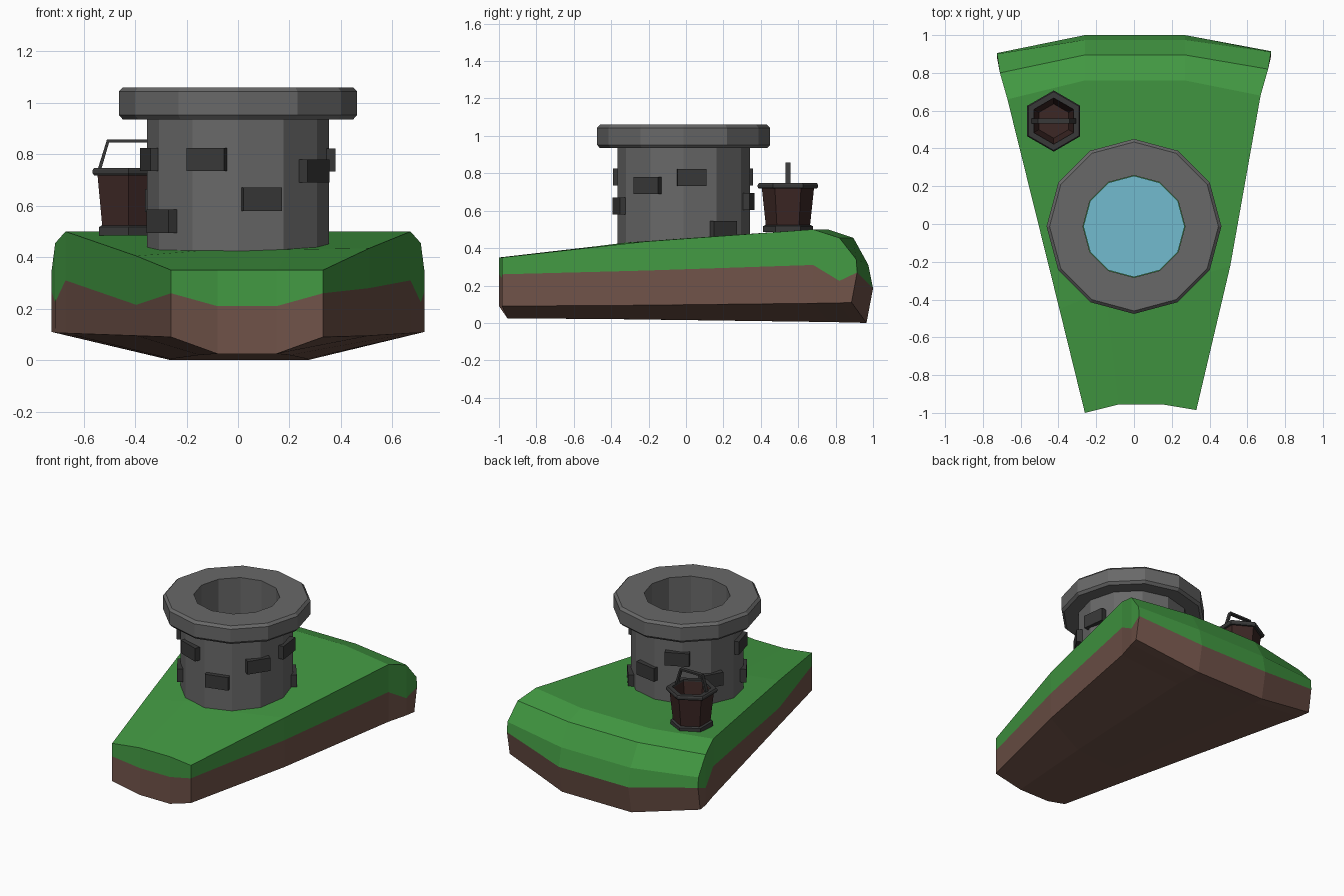
import bpy, bmesh
from math import sin, cos, radians, pi
from mathutils import Matrix

if "Cube" in bpy.data.objects:
    bpy.data.objects.remove(bpy.data.objects["Cube"])


def material(name, r, g, b):
    m = bpy.data.materials.new(name)
    m.diffuse_color = (r, g, b, 1)
    m.use_nodes = True
    m.node_tree.nodes["Principled BSDF"].inputs["Base Color"].default_value = m.diffuse_color
    return m


STONE = material("stone", .14, .14, .14)
DARK = material("dark_stone", .04, .04, .04)
GRASS = material("grass", .055, .32, .055)
DIRT = material("dirt", .16, .085, .065)
WATER = material("water", .17, .5, .62)
WOOD = material("dark_wood", .045, .02, .018)


def finish(name, bm, *mats):
    bmesh.ops.recalc_face_normals(bm, faces=bm.faces[:])
    mesh = bpy.data.meshes.new(name)
    bm.to_mesh(mesh)
    bm.free()
    for m in mats:
        mesh.materials.append(m)
    ob = bpy.data.objects.new(name, mesh)
    bpy.context.collection.objects.link(ob)
    return ob


def lathe(name, profile, sides, centre, mat, closed=True):
    """Spin (radius, z) points around a vertical axis; vertices lie on the y axis."""
    bm = bmesh.new()
    rings = [[bm.verts.new((centre[0] + r * sin(2 * pi * i / sides),
                            centre[1] + r * cos(2 * pi * i / sides), z))
              for i in range(sides)] for r, z in profile]
    pairs = list(zip(rings, rings[1:]))
    if closed:
        pairs.append((rings[-1], rings[0]))
    else:
        bm.faces.new(rings[0])
        bm.faces.new(rings[-1])
    for a, b in pairs:
        for i in range(sides):
            j = (i + 1) % sides
            bm.faces.new((a[i], a[j], b[j], b[i]))
    return finish(name, bm, mat)


# Ground: five stations front to back, four columns left to right
stations = [
    [(-.26, -1), (-.08, -.955), (.15, -.955), (.33, -.985)],
    [(-.395, -.45), (-.15, -.35), (.2, -.32), (.51, -.22)],
    [(-.67, .66), (-.26, .76), (.27, .76), (.67, .68)],
    [(-.71, .80), (-.26, .895), (.27, .895), (.71, .82)],
    [(-.725, .90), (-.26, .975), (.27, .975), (.725, .91)],
]
top_z = [(.35,) * 4, (.405, .425, .43, .435), (.5,) * 4, (.455,) * 4, (.34, .31, .31, .34)]
seam_z = [(.26, .21, .21, .26), (.215, 0, 0, .28), (.31, 0, 0, .31),
          (.225, 0, 0, .225), (.27, .185, .185, .27)]
base_z = [(.09, .025, .025, .09), (.095, .02, .02, .095), (.105, .005, .005, .105),
          (.107, .002, .002, .107), (.11, 0, 0, .11)]
seam_dy = (.005, .025, .025, .005)
base_dy = (-.02, -.01, -.01, -.025)

bm = bmesh.new()


def layer(heights, back_dy):
    return [[bm.verts.new((x, y + (back_dy[c] if s == 4 else 0), heights[s][c]))
             for c, (x, y) in enumerate(row)] for s, row in enumerate(stations)]


top, base = layer(top_z, (0,) * 4), layer(base_z, base_dy)
border = ([(0, c) for c in range(3)] + [(s, 3) for s in range(4)]
          + [(4, c) for c in (3, 2, 1)] + [(s, 0) for s in (4, 3, 2, 1)])
seam = {(s, c): bm.verts.new((stations[s][c][0],
                              stations[s][c][1] + (seam_dy[c] if s == 4 else 0),
                              seam_z[s][c])) for s, c in border}
for grid, slot in ((top, 0), (base, 1)):
    for s in range(4):
        for c in range(3):
            f = bm.faces.new((grid[s][c], grid[s][c + 1], grid[s + 1][c + 1], grid[s + 1][c]))
            f.material_index = slot
for a, b in zip(border, border[1:] + border[:1]):
    ta, tb = top[a[0]][a[1]], top[b[0]][b[1]]
    ba, bb = base[a[0]][a[1]], base[b[0]][b[1]]
    bm.faces.new((ta, tb, seam[b], seam[a])).material_index = 0
    bm.faces.new((seam[a], seam[b], bb, ba)).material_index = 1
finish("ground", bm, GRASS, DIRT)

# Well wall with overhanging rim, and the water inside
WELL = (0, -.013)
lathe("well", [(.27, .38), (.27, 1.06), (.447, 1.06), (.463, 1.043), (.463, .952),
               (.447, .935), (.354, .935), (.354, .38)], 12, WELL, STONE)
lathe("water", [(.268, .54), (.268, .55)], 12, WELL, WATER, closed=False)

# Raised stones: (angle from +x, height)
for i, (angle, z) in enumerate([(250, .78), (285, .625), (327, .735), (213, .54), (195, .78),
                                (7, .778), (37, .50), (115, .78), (80, .65), (150, .62)]):
    a = radians(angle)
    bm = bmesh.new()
    place = (Matrix.Translation((WELL[0] + .345 * cos(a), WELL[1] + .345 * sin(a), z))
             @ Matrix.Rotation(a, 4, 'Z') @ Matrix.Diagonal((.055, .155, .09, 1)))
    bmesh.ops.create_cube(bm, size=1, matrix=place)
    finish(f"wall_stone_{i + 1}", bm, DARK)

# Bucket: tapered hollow body, two hoops and a handle
BUCKET = (-.425, .545)
lathe("bucket_body", [(.09, .53), (.122, .735), (.141, .735), (.116, .50)],
      6, BUCKET, WOOD)
lathe("bucket_floor", [(.1, .51), (.1, .535)], 6, BUCKET, WOOD, closed=False)
lathe("bucket_top_hoop", [(.122, .72), (.122, .747), (.155, .747), (.162, .738), (.162, .727),
                          (.155, .718)], 6, BUCKET, DARK)
lathe("bucket_base_hoop", [(.133, .485), (.133, .517), (.122, .523)], 6, BUCKET, DARK,
      closed=False)

bm = bmesh.new()
half = [(.122, .735), (.084, .857), (.076, .845), (.108, .735)]
outline = [half[0], half[1], (-half[1][0], half[1][1]), (-half[0][0], half[0][1]),
           (-half[3][0], half[3][1]), (-half[2][0], half[2][1]), half[2], half[3]]
bars = [[bm.verts.new((BUCKET[0] + x, BUCKET[1] + dy, z)) for x, z in outline]
        for dy in (-.013, .013)]
for i in range(8):
    j = (i + 1) % 8
    bm.faces.new((bars[0][i], bars[0][j], bars[1][j], bars[1][i]))
for bar in bars:
    for i in range(3):
        bm.faces.new((bar[i], bar[i + 1], bar[6 - i], bar[7 - i]))
finish("bucket_handle", bm, DARK)
